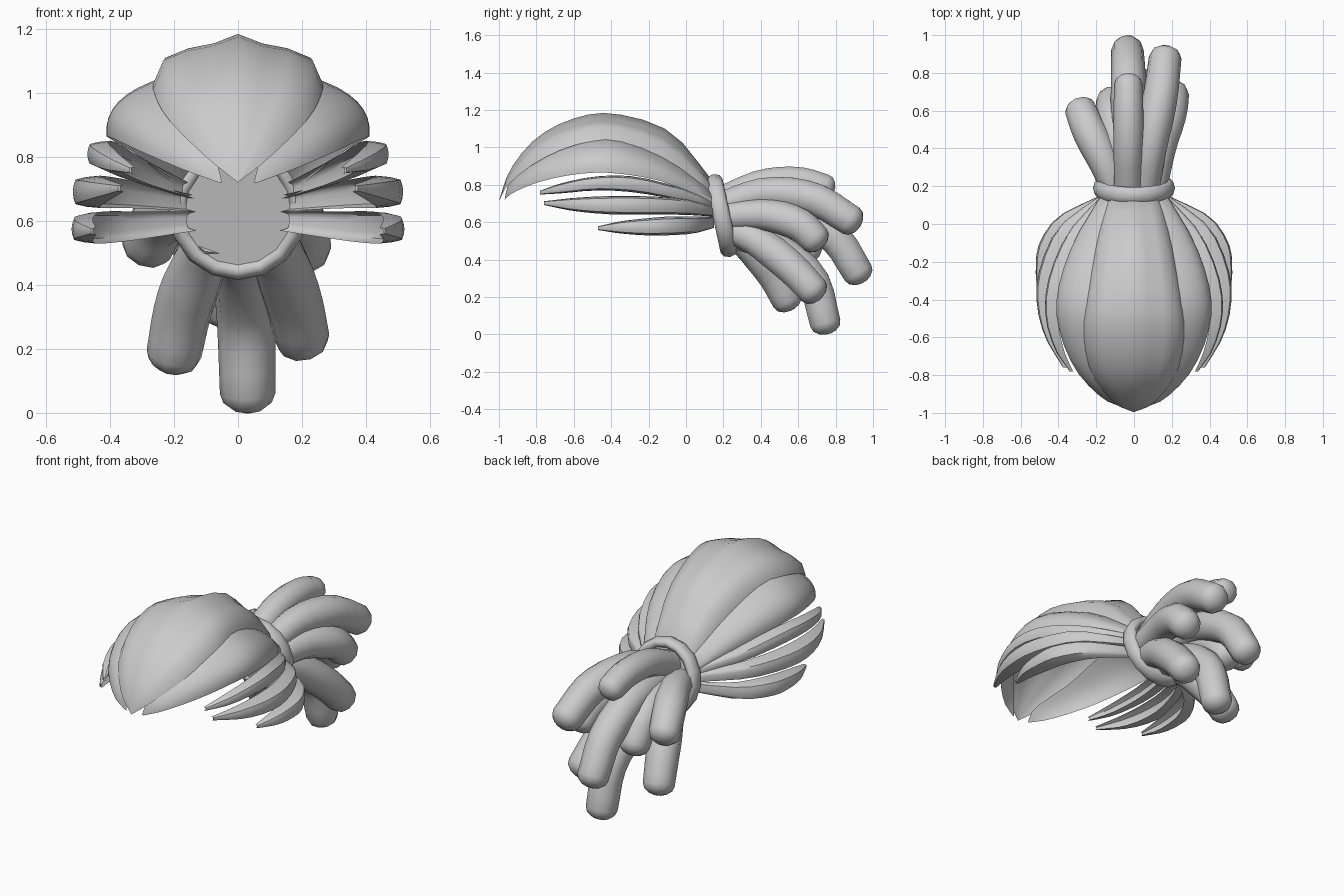
import bpy, bmesh, math
from mathutils import Vector

if "Cube" in bpy.data.objects:
    bpy.data.objects.remove(bpy.data.objects["Cube"])


def spline(pts, n):
    """Catmull-Rom resampling of points to n samples."""
    out, last = [], len(pts) - 1
    for k in range(n):
        u = k / (n - 1) * last
        i = min(int(u), last - 1)
        t = u - i
        b, c = Vector(pts[i]), Vector(pts[i + 1])
        a = Vector(pts[i - 1]) if i else 2 * b - c
        d = Vector(pts[i + 2]) if i + 2 <= last else 2 * c - b
        out.append(b + 0.5 * t * (c - a + t * (2 * a - 5 * b + 4 * c - d
                                               + t * (3 * (b - c) + d - a))))
    return out


def loft(name, rings):
    bm = bmesh.new()
    vs = [[bm.verts.new(p) for p in r] for r in rings]
    n = len(vs[0])
    for a, b in zip(vs, vs[1:]):
        for j in range(n):
            bm.faces.new((a[j], a[(j + 1) % n], b[(j + 1) % n], b[j]))
    bm.faces.new(vs[0])
    bm.faces.new(vs[-1])
    bmesh.ops.remove_doubles(bm, verts=bm.verts, dist=0.0008)
    bmesh.ops.recalc_face_normals(bm, faces=bm.faces)
    me = bpy.data.meshes.new(name)
    bm.to_mesh(me)
    bm.free()
    ob = bpy.data.objects.new(name, me)
    bpy.context.collection.objects.link(ob)
    return ob


# Half cross-sections: (position across, rise)
PEAKED = [(0, 0), (.06, .5), (.2, .7), (.35, .8), (.5, 1)]
ROUND = [(0, 0), (.12, .42), (.25, .75), (.38, .94), (.5, 1)]
BOXY = [(0, 0), (.04, .5), (.12, .9), (.3, .97), (.5, 1)]


def blade(name, left, crown, right, hollow, half, sx=1, rows=17):
    """Hollow crescent lock between two edge curves with a raised crown."""
    prof = half + [(1 - t, h) for t, h in half[-2::-1]]
    rings = []
    for a, m, b in zip(spline(left, rows), spline(crown, rows), spline(right, rows)):
        rise = m - (a + b) / 2
        ring = [a.lerp(b, t) + rise * h for t, h in prof]
        ring += [a.lerp(b, .5 + (t - .5) * .96) + rise * h * hollow for t, h in prof[-2:0:-1]]
        rings.append([(p.x * sx, p.y, p.z) for p in ring])
    return loft(name, rings)


def tube(name, path, r0, r1, sides=10):
    """Round lock with a blunt, rounded end."""
    pts = spline(path, 11)
    rings = []

    def ring(c, t, r):
        u = (Vector((1, 0, 0)) - t * t.x).normalized()
        v = t.cross(u)
        rings.append([c + r * (math.cos(w) * u + math.sin(w) * v)
                      for w in (2 * math.pi * j / sides for j in range(sides))])
    for i, p in enumerate(pts):
        t = (pts[min(i + 1, 10)] - pts[max(i - 1, 0)]).normalized()
        r = r0 + (r1 - r0) * min(1, i / 5)
        ring(p, t, r * (1 - .07 * max(0, i - 6) / 4))
    for w in (0.5, 1.0, 1.35):
        ring(pts[-1] + t * r1 * 0.65 * math.sin(w), t, r1 * .93 * math.cos(w))
    return loft(name, rings)


# Large centre lock sweeping over the head
edge = [(.13, .15, .74), (.2, -.1, .92), (.25, -.4, 1.03), (.265, -.6, 1.01),
        (.22, -.8, .92), (.10, -.95, .80), (.0, -.995, .72)]
crown = [(0, .15, .81), (0, -.08, 1.08), (0, -.38, 1.18), (0, -.6, 1.155),
         (0, -.8, 1.05), (0, -.94, .88), (0, -.998, .72)]
blade("centre_lock", [(-x, y, z) for x, y, z in edge], crown, edge, .78, PEAKED)

# Side locks, mirrored
inner = [(.1, .15, .76), (.17, -.1, .94), (.22, -.38, 1.045), (.23, -.58, 1.025),
         (.19, -.79, .93), (.08, -.94, .81), (.05, -.97, .72)]
mid = [(.165, .15, .73), (.29, -.1, .89), (.365, -.36, .97), (.365, -.56, .955),
       (.28, -.78, .89), (.14, -.93, .79), (.055, -.97, .72)]
outer = [(.17, .15, .69), (.32, -.1, .81), (.405, -.36, .86), (.395, -.56, .86),
         (.31, -.77, .82), (.17, -.92, .76), (.06, -.97, .72)]

# Thin side strands: x, y, low z, high z
strands = {
    "upper": [(.17, .15, .67, .71), (.35, -.05, .72, .79), (.45, -.28, .76, .845),
              (.47, -.48, .77, .845), (.42, -.66, .755, .81), (.34, -.78, .748, .768)],
    "middle": [(.18, .15, .63, .68), (.40, -.02, .64, .725), (.50, -.24, .64, .74),
               (.515, -.42, .643, .74), (.47, -.6, .66, .73), (.375, -.76, .692, .712)],
    "lower": [(.18, .15, .57, .63), (.40, .04, .54, .63), (.50, -.1, .53, .63),
              (.52, -.22, .53, .62), (.51, -.35, .54, .605), (.46, -.47, .558, .578)],
}
for side, sx in (("right", 1), ("left", -1)):
    blade("side_lock_" + side, inner, mid, outer, .7, ROUND, sx)
    for nm, rows in strands.items():
        hi = [(x - .85 * (h - l), y, h) for x, y, l, h in rows]
        lo = [(x - .85 * (h - l), y, l) for x, y, l, h in rows]
        out = [(x, y, (l + h) / 2) for x, y, l, h in rows]
        blade(f"{nm}_strand_{side}", hi, out, lo, .6, BOXY, sx, 13)

# Hair tie and the gathered hair filling it
tilt = (-1.36, 0, 0)
bpy.ops.mesh.primitive_torus_add(major_segments=16, minor_segments=8, major_radius=.182,
                                 minor_radius=.031, location=(0, .19, .635), rotation=tilt)
tie = bpy.context.object
tie.name = "hair_tie"
tie.scale = (1.02, 1.06, 1.5)
bpy.ops.mesh.primitive_cylinder_add(vertices=16, radius=.17, depth=.06,
                                    location=(0, .185, .635), rotation=tilt)
bpy.context.object.name = "gathered_hair"

# Thick rounded locks hanging behind the tie
tails = [
    [(-.03, .19, .72), (-.03, .4, .805), (-.03, .6, .82), (-.03, .745, .785)],
    [(.06, .19, .69), (.09, .42, .755), (.14, .68, .725), (.165, .88, .61)],
    [(.1, .19, .63), (.14, .42, .64), (.19, .6, .59), (.205, .69, .51)],
    [(-.02, .2, .63), (-.03, .5, .66), (-.03, .78, .53), (-.035, .92, .33)],
    [(.08, .22, .57), (.12, .38, .5), (.17, .56, .36), (.2, .68, .235)],
    [(-.08, .22, .56), (-.12, .34, .47), (-.17, .46, .33), (-.2, .54, .185)],
    [(0, .22, .54), (.01, .46, .47), (.025, .67, .3), (.03, .745, .06)],
    [(-.1, .19, .64), (-.16, .34, .65), (-.24, .5, .61), (-.28, .6, .53)],
    [(-.06, .2, .6), (-.09, .4, .62), (-.11, .57, .55), (-.115, .65, .44)],
]
for i, path in enumerate(tails):
    tube(f"tail_lock_{i + 1}", path, .075, .08 if i == 0 else .093)

bpy.ops.object.select_all(action='SELECT')
bpy.ops.object.shade_smooth_by_angle(angle=math.radians(50))
